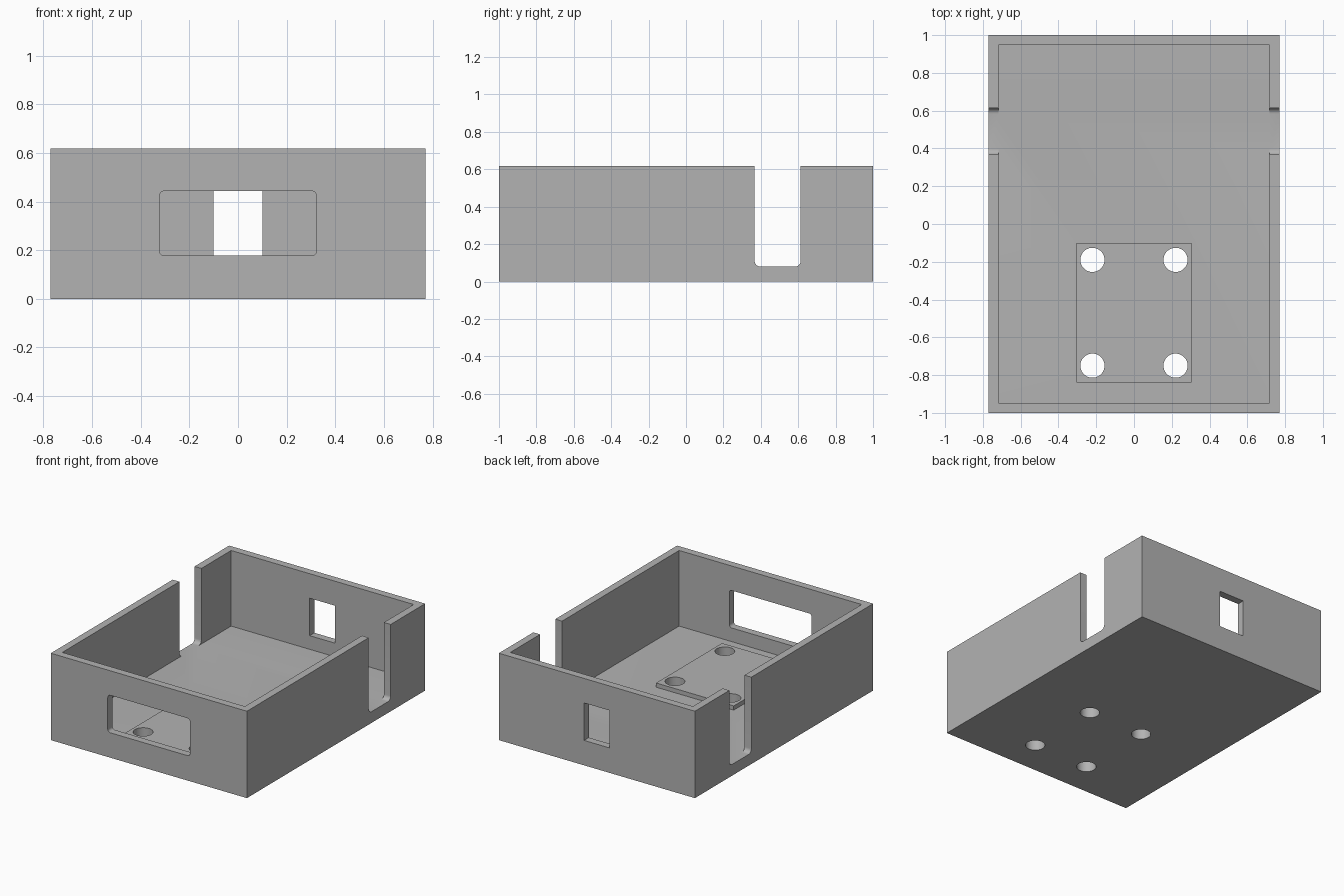
import bpy
import bmesh
from mathutils import Matrix, Vector

default = bpy.data.objects.get("Cube")
if default:
    bpy.data.objects.remove(default, do_unlink=True)

# Main dimensions
HALF_X, HALF_Y, HEIGHT = 0.77, 1.0, 0.617
WALL, FLOOR = 0.053, 0.08
PLATE_TOP = 0.11

grey = bpy.data.materials.new("plain grey")
grey.use_nodes = True
colour = (0.45, 0.45, 0.45, 1)
grey.diffuse_color = colour
grey.node_tree.nodes["Principled BSDF"].inputs["Base Color"].default_value = colour


def add_object(name, bm):
    mesh = bpy.data.meshes.new(name)
    bm.to_mesh(mesh)
    bm.free()
    mesh.materials.append(grey)
    obj = bpy.data.objects.new(name, mesh)
    bpy.context.collection.objects.link(obj)
    return obj


def box(name, low, high, axis=None, radius=0):
    """Box between two corners; edges along axis may be rounded."""
    low, high = Vector(low), Vector(high)
    bm = bmesh.new()
    bmesh.ops.create_cube(bm, size=1)
    bmesh.ops.scale(bm, vec=high - low, verts=bm.verts)
    bmesh.ops.translate(bm, vec=(low + high) / 2, verts=bm.verts)
    if radius:
        edges = [e for e in bm.edges
                 if abs((e.verts[0].co - e.verts[1].co).normalized()[axis]) > 0.9]
        bmesh.ops.bevel(bm, geom=edges, offset=radius, segments=6,
                        profile=0.5, affect='EDGES')
    return add_object(name, bm)


def cylinder(name, x, y, radius):
    bm = bmesh.new()
    bmesh.ops.create_cone(bm, cap_ends=True, segments=48, radius1=radius,
                          radius2=radius, depth=0.6,
                          matrix=Matrix.Translation((x, y, 0)))
    return add_object(name, bm)


def combine(target, tool, operation):
    """Apply a boolean and discard the tool."""
    mod = target.modifiers.new(operation.lower(), 'BOOLEAN')
    mod.operation = operation
    mod.solver = 'EXACT'
    mod.object = tool
    bpy.context.view_layer.objects.active = target
    bpy.ops.object.modifier_apply(modifier=mod.name)
    bpy.data.objects.remove(tool, do_unlink=True)


# Open tray with thin walls
case = box("open_case", (-HALF_X, -HALF_Y, 0), (HALF_X, HALF_Y, HEIGHT))
combine(case, box("cavity", (WALL - HALF_X, WALL - HALF_Y, FLOOR),
                  (HALF_X - WALL, HALF_Y - WALL, 1)), 'DIFFERENCE')

# Raised mounting plate on the floor
combine(case, box("mounting_plate", (-0.305, -0.84, FLOOR / 2),
                  (0.305, -0.10, PLATE_TOP)), 'UNION')

# Open slot with rounded bottom corners in each side wall
for side in (-1, 1):
    inner, outer = side * (HALF_X - WALL), side * (HALF_X + 0.1)
    combine(case, box("side_slot", (min(inner, outer), 0.367, FLOOR),
                      (max(inner, outer), 0.613, 1), 0, 0.03), 'DIFFERENCE')

# Wide rounded window in front, small square-cornered one at the back
combine(case, box("front_window", (-0.323, -1.1, 0.177),
                  (0.323, -0.9, 0.443), 1, 0.02), 'DIFFERENCE')
combine(case, box("back_window", (-0.10, 0.9, 0.177),
                  (0.10, 1.1, 0.443)), 'DIFFERENCE')

# Four screw holes through plate and floor
for x in (-0.22, 0.22):
    for y in (-0.19, -0.75):
        combine(case, cylinder("screw_hole", x, y, 0.064), 'DIFFERENCE')

bpy.ops.object.select_all(action='DESELECT')
case.select_set(True)
bpy.context.view_layer.objects.active = case
bpy.ops.object.shade_smooth_by_angle()
